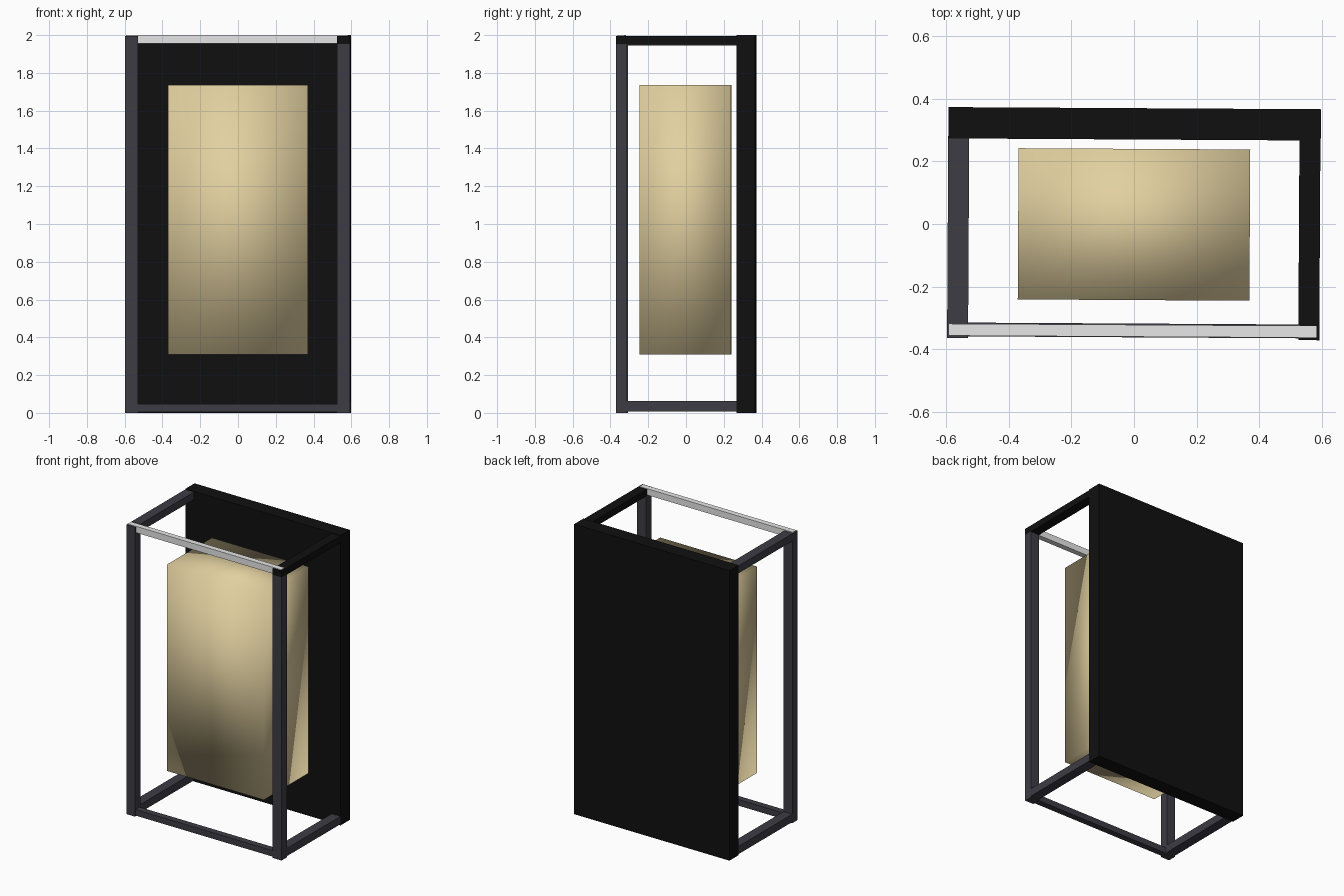
import bpy, bmesh, math
from mathutils import Matrix

if "Cube" in bpy.data.objects:
    bpy.data.objects.remove(bpy.data.objects["Cube"])

TILT = Matrix.Rotation(math.radians(-0.33), 4, 'Z')  # whole model sits very slightly turned


def material(name, rgb):
    m = bpy.data.materials.new(name)
    m.diffuse_color = (*rgb, 1)
    m.use_nodes = True
    m.node_tree.nodes["Principled BSDF"].inputs["Base Color"].default_value = m.diffuse_color
    return m


black = material("black", (0.005, 0.005, 0.005))
grey = material("dark grey", (0.048, 0.045, 0.058))
silver = material("light grey", (0.8, 0.8, 0.8))
tan = material("tan", (0.76, 0.63, 0.35))


def box(name, x, y, z, mat, smooth=False):
    """Box from (min, max) ranges along each axis."""
    bm = bmesh.new()
    bmesh.ops.create_cube(bm, size=1)
    for v in bm.verts:
        v.co = [(r[0] + r[1]) / 2 + c * (r[1] - r[0]) for r, c in zip((x, y, z), v.co)]
    bm.transform(TILT)
    for f in bm.faces:
        f.smooth = smooth
    me = bpy.data.meshes.new(name)
    bm.to_mesh(me)
    bm.free()
    me.materials.append(mat)
    ob = bpy.data.objects.new(name, me)
    bpy.context.collection.objects.link(ob)
    return ob


# Back panel and the smooth-shaded inner block
box("back_panel", (-0.595, 0.595), (0.27, 0.37), (0, 2), black)
box("inner_block", (-0.37, 0.37), (-0.243, 0.24), (0.31, 1.735), tan, smooth=True)

# Posts, bottom and top rails on each side; the right top rail is black
for side, x, top_mat, post_top in (("left", (-0.595, -0.528), grey, 1.995),
                                   ("right", (0.527, 0.594), black, 1.953)):
    box(side + "_front_post", x, (-0.368, -0.31), (0, post_top), grey)
    box(side + "_bottom_rail", x, (-0.31, 0.27), (0.008, 0.062), grey)
    y0 = -0.31 if side == "left" else -0.368
    box(side + "_top_rail", x, (y0, 0.28 if side == "left" else 0.27),
        (1.945 if side == "left" else 1.95, 1.996), top_mat)

# Front rails
box("front_bottom_rail", (-0.528, 0.527), (-0.362, -0.318), (0.005, 0.047), grey)
box("front_top_rail", (-0.528, 0.527), (-0.36, -0.322), (1.956, 2), silver)
box("front_top_rail_cover", (-0.59, 0.585), (-0.36, -0.322), (1.993, 2), silver)
